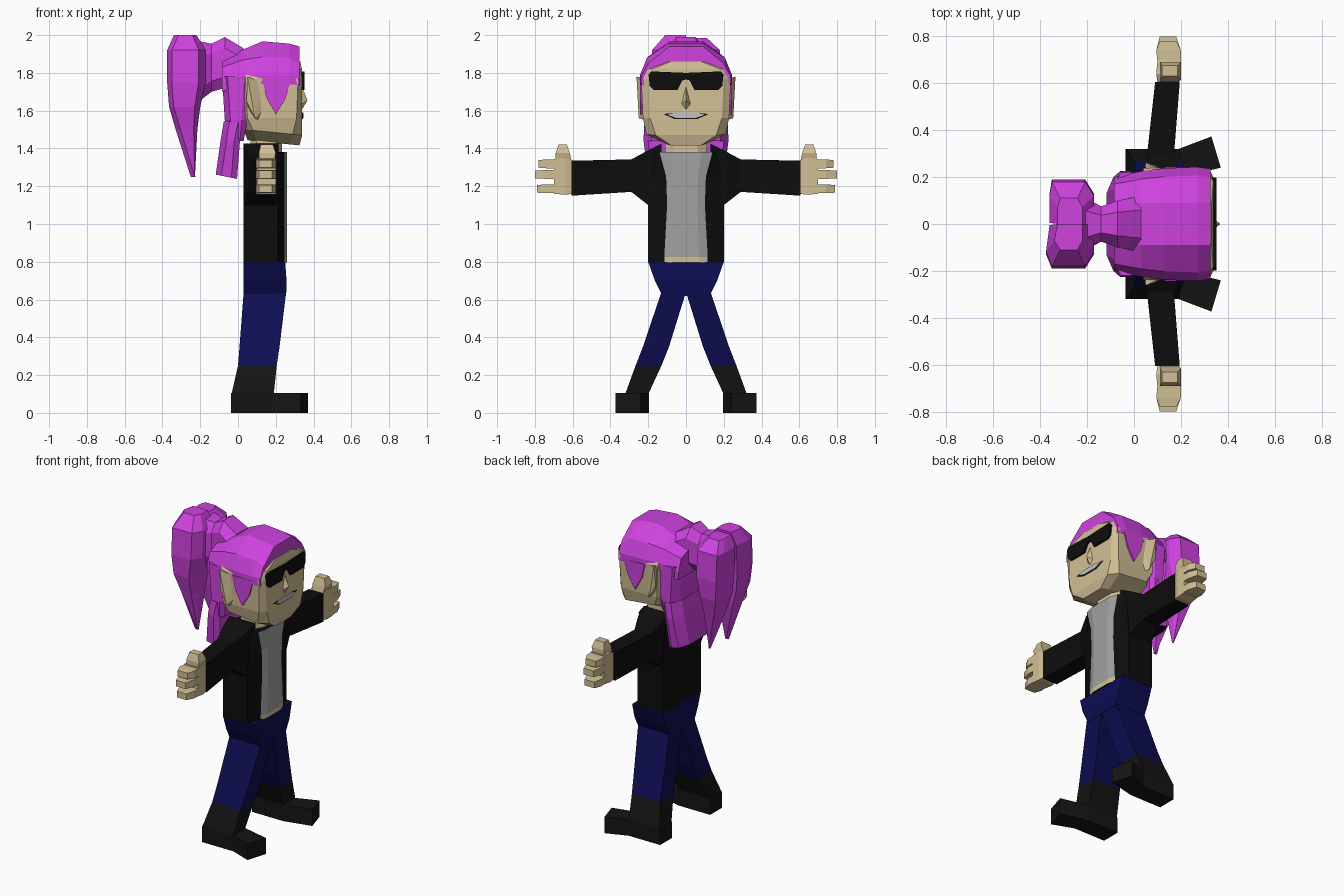
import bpy, bmesh

if "Cube" in bpy.data.objects:
    bpy.data.objects.remove(bpy.data.objects["Cube"])

def mat(name, r, g, b):
    m = bpy.data.materials.new(name)
    m.diffuse_color = (r, g, b, 1)
    m.use_nodes = True
    m.node_tree.nodes["Principled BSDF"].inputs["Base Color"].default_value = m.diffuse_color
    return m

HAIR = mat("magenta hair", .62, .055, .74)
SKIN = mat("skin", .64, .52, .30)
BLACK = mat("black cloth", .004, .004, .004)
BOOT = mat("boot black", .007, .007, .007)
NAVY = mat("navy denim", .004, .004, .085)
GREY = mat("grey shirt", .36, .36, .36)
TEETH = mat("teeth", .55, .55, .55)

def finish(name, bm, mats, rule=None):
    bmesh.ops.recalc_face_normals(bm, faces=bm.faces[:])
    bm.normal_update()
    for f in bm.faces:
        if rule:
            f.material_index = rule(f.calc_center_median(), f.normal)
    me = bpy.data.meshes.new(name)
    bm.to_mesh(me)
    bm.free()
    for m in mats:
        me.materials.append(m)
    ob = bpy.data.objects.new(name, me)
    bpy.context.collection.objects.link(ob)
    return ob

def loft(name, rings, *mats, rule=None):
    """Skin a list of equal-length point rings, capped at both ends."""
    bm = bmesh.new()
    vs = [[bm.verts.new(p) for p in r] for r in rings]
    n = len(vs[0])
    for a, b in zip(vs, vs[1:]):
        for i in range(n):
            bm.faces.new((a[i], a[(i + 1) % n], b[(i + 1) % n], b[i]))
    bm.faces.new(vs[0])
    bm.faces.new(vs[-1])
    return finish(name, bm, mats, rule)

def hull(name, pts, *mats):
    bm = bmesh.new()
    for p in pts:
        bm.verts.new(p)
    bmesh.ops.convex_hull(bm, input=bm.verts[:])
    return finish(name, bm, mats)

def rect(z, x0, x1, y0, y1, tilt=0):
    """Four-sided ring at height z; tilt lowers it towards +x."""
    return [(x, y, z - tilt * (x - x0)) for x, y in ((x0, y0), (x1, y0), (x1, y1), (x0, y1))]

def octo(z, x0, x1, w, cf, cb, d=.03, tilt=0):
    """Eight-sided ring: half width w, front/back half widths cf, cb."""
    half = [(x1, cf), (x1 - d, w), (x0 + d, w), (x0, cb)]
    pts = half + [(x, -y) for x, y in reversed(half)]
    return [(x, y, z - tilt * (x - .19)) for x, y in pts]

def box(name, x0, x1, y0, y1, z0, z1, m):
    return loft(name, [rect(z0, x0, x1, y0, y1), rect(z1, x0, x1, y0, y1)], m)

def prism_x(name, x0, x1, yz, m):
    return loft(name, [[(x, y, z) for y, z in yz] for x in (x0, x1)], m)

# --- Torso: jacket with open front, shirt and strip of belly
def torso_rule(c, n):
    if abs(c.y) > .115 or c.x < .22:
        return 0
    return 2 if c.z < .82 else 1

def torso_ring(z, w, s):
    half = [(.26, s * .6), (.245, s), (.21, w), (.03, w)]
    return [(x, y, z) for x, y in half + [(x, -y) for x, y in reversed(half)]]

loft("jacket_body", [torso_ring(*r) for r in
     ((.795, .2, .115), (.825, .2, .115), (1.1, .2, .1), (1.25, .19, .105), (1.38, .16, .14))],
     BLACK, GREY, SKIN, rule=torso_rule)
loft("neck", [octo(1.34, .06, .235, .11, .06, .06), octo(1.47, .07, .23, .11, .06, .06)], SKIN)

# --- Hips
loft("hips", [rect(.62, .03, .255, -.125, .125), rect(.7, .03, .257, -.165, .165),
              rect(.8, .03, .25, -.2, .2)], NAVY)

# --- Limbs, mirrored left and right
for s, side in ((1, "left"), (-1, "right")):
    def R(z, x0, x1, y0, y1):
        return rect(z, x0, x1, s * y0, s * y1)

    def arm_ring(y, x0, x1, z0, z1):
        return [(x0, s * y, z0), (x1, s * y, z0), (x1, s * y, z1), (x0, s * y, z1)]

    loft(side + "_trouser_leg", [R(.64, .03, .255, 0, .13), R(.35, .008, .22, .09, .228),
                                 R(.25, 0, .205, .13, .267)], NAVY)
    loft(side + "_boot_shaft", [R(.25, 0, .205, .13, .267), R(.105, -.033, .19, .197, .32)], BOOT)
    foot = [(-.037, .197), (.19, .197), (.37, .24), (.33, .373), (.19, .32), (-.037, .32)]
    loft(side + "_boot_foot", [[(x, s * y, z) for x, y in foot] for z in (0, .105)], BOOT)
    loft(side + "_sleeve", [arm_ring(.13, .03, .215, 1.08, 1.425), arm_ring(.2, .035, .205, 1.1, 1.39),
                            arm_ring(.29, .055, .17, 1.17, 1.342), arm_ring(.605, .09, .195, 1.15, 1.335)], BLACK)
    # hand: palm, three fingers, thumb
    loft(side + "_palm", [arm_ring(.6, .1, .19, 1.16, 1.33), arm_ring(.64, .095, .2, 1.155, 1.35),
                          arm_ring(.7, .1, .2, 1.16, 1.345)], SKIN)
    for i, (z, y) in enumerate(((1.188, .79), (1.264, .8), (1.32, .78))):
        loft(f"{side}_finger_{i + 1}", [arm_ring(.69, .1, .2, z - .025, z + .022),
             arm_ring(.74, .095, .2, z - .025, z + .022), arm_ring(y, .11, .18, z - .022, z + .018)], SKIN)
    loft(side + "_thumb", [R(1.33, .11, .19, .605, .69), R(1.375, .11, .2, .615, .69),
                           R(1.42, .12, .185, .63, .675)], SKIN)
    # ear
    hull(side + "_ear", [(x, s * y, z) for x, y, z in (
        (.13, .225, 1.75), (.13, .225, 1.6), (.11, .22, 1.55), (.05, .262, 1.78), (.045, .25, 1.65),
        (.09, .25, 1.56), (.05, .215, 1.77), (.06, .215, 1.6))], SKIN)
    # pointed sideburn
    hull(side + "_sideburn", [(x, s * y, z) for y in (.22, .243) for x, z in
                              ((.13, 1.76), (.28, 1.76), (.25, 1.66), (.2, 1.58), (.15, 1.67))], HAIR)
    # sunglass lens
    prism_x(side + "_sunglass_lens", .325, .352, [(s * y, z) for y, z in (
        (0, 1.8), (.185, 1.808), (.198, 1.79), (.192, 1.73), (.17, 1.71), (.045, 1.71),
        (.02, 1.76), (0, 1.765))], BLACK)

# --- Head
loft("head", [octo(1.43, .05, .325, .1, .08, .06, .05, .1), octo(1.485, .03, .34, .21, .16, .15, .05, .1),
              octo(1.56, .02, .34, .228, .19, .17, .03), octo(1.77, .02, .338, .238, .2, .17, .02),
              octo(1.82, .02, .338, .21, .18, .15, .02), octo(1.86, .05, .33, .12, .08, .1, .02)], SKIN)
hull("nose", [(.33, 0, 1.75), (.33, .03, 1.63), (.33, -.03, 1.63), (.368, 0, 1.655), (.335, 0, 1.6)], SKIN)
prism_x("mouth_line", .338, .343, [(-.12, 1.582), (-.07, 1.588), (.07, 1.588), (.12, 1.582), (.06, 1.556),
                                  (-.06, 1.556)], BLACK)
prism_x("teeth", .34, .346, [(-.1, 1.578), (-.06, 1.59), (.06, 1.59), (.1, 1.578), (.05, 1.561),
                            (-.05, 1.561)], TEETH)

# --- Hair cap: arched sections running back to front
def arch(x, top, shoulder, w, low):
    half = [(.09, top), (w * .85, shoulder), (w, low + .05), (w, low)]
    return [(x, y, z) for y, z in half + [(-y, z) for y, z in reversed(half)]]

loft("hair_cap", [arch(-.085, 1.86, 1.83, .2, 1.70), arch(.03, 1.925, 1.87, .225, 1.74),
                  arch(.13, 1.967, 1.885, .238, 1.74), arch(.27, 1.955, 1.88, .243, 1.74),
                  arch(.325, 1.94, 1.85, .235, 1.735)], HAIR)
loft("hair_back", [octo(1.44, -.03, .03, .205, .18, .15, .02), octo(1.55, -.07, .05, .22, .2, .16),
                   octo(1.78, -.085, .06, .22, .2, .17)], HAIR)
# lower flap hanging behind the neck, dark underneath
loft("hair_flap", [octo(1.52, -.075, .03, .22, .2, .15, .03, .1), octo(1.4, -.09, .01, .225, .2, .15, .03, .2),
                   octo(1.2, -.118, -.005, .2, .18, .13, .03, .2)],
     HAIR, BLACK, rule=lambda c, n: int(n.z < -.7))

# --- Ponytail: gathered neck, then two pointed lobes
def tail_ring(x, z0, z1, w):
    h = (z1 - z0) * .22
    half = [(w * .5, z1), (w, z1 - h), (w, z0 + h), (w * .5, z0)]
    return [(x, y, z) for y, z in half + [(-y, z) for y, z in reversed(half)]]

loft("ponytail_neck", [tail_ring(.03, 1.7, 1.93, .12), tail_ring(-.07, 1.72, 1.99, .1),
                       tail_ring(-.14, 1.70, 1.955, .075), tail_ring(-.22, 1.64, 1.97, .12)], HAIR)
for s, side, k in ((1, "left", 0), (-1, "right", .015)):
    def lobe(z, x0, x1, y0, y1):
        c = (y1 - y0) * .35
        p = [(x0, y0), (x1, y0), (x1, y1 - c), (x1 - .05 * (x1 - x0) * 4, y1), (x0 + .01, y1), (x0 - k, y1 - c)]
        return [(x, s * y, z) for x, y in p]
    loft(side + "_ponytail_lobe", [
        lobe(1.985 + k, -.325, -.22, 0, .11), lobe(1.92, -.36, -.17, .005, .18),
        lobe(1.75, -.36, -.17, .015, .19), lobe(1.62, -.35, -.2, .02, .18),
        lobe(1.5, -.315, -.215, .03, .15), lobe(1.25, -.235, -.228, .08, .09)], HAIR)
